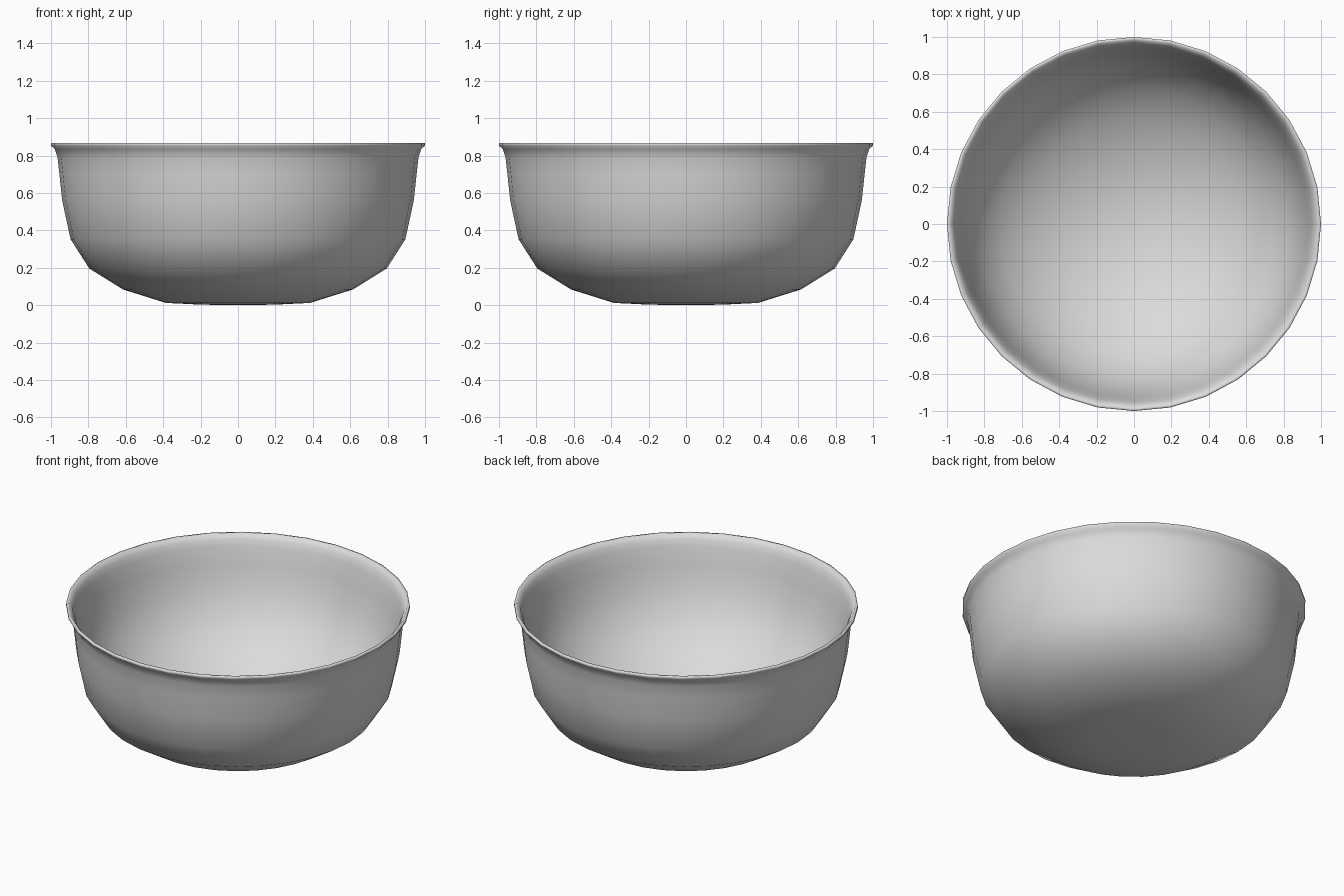
import bpy
import bmesh
import math

SEGMENTS = 32

cube = bpy.data.objects.get("Cube")
if cube:
    bpy.data.objects.remove(cube)

# Plain grey material
grey = bpy.data.materials.new("plain_grey")
grey.use_nodes = True
colour = (0.71, 0.71, 0.71, 1)
grey.diffuse_color = colour
grey.node_tree.nodes["Principled BSDF"].inputs["Base Color"].default_value = colour

# Radius and height: outside from the base centre up to the lip
outside = [(0, 0), (0.2, 0.003), (0.385, 0.012), (0.615, 0.084), (0.795, 0.196),
           (0.895, 0.352), (0.94, 0.56), (0.955, 0.7), (0.965, 0.79),
           (0.98, 0.835), (1, 0.853), (1, 0.868)]
# Inside from the lip down to the rounded floor centre
inside = [(0.985, 0.868), (0.965, 0.84), (0.95, 0.8), (0.93, 0.7),
          (0.895, 0.56), (0.83, 0.41), (0.72, 0.28), (0.58, 0.175),
          (0.4, 0.09), (0.2, 0.035), (0, 0.018)]

# Turn the profile into a thin-walled bowl
bm = bmesh.new()
verts = [bm.verts.new((r, 0, z)) for r, z in outside + inside]
edges = [bm.edges.new(pair) for pair in zip(verts, verts[1:])]
bmesh.ops.spin(bm, geom=verts + edges, cent=(0, 0, 0), axis=(0, 0, 1),
               angle=math.tau, steps=SEGMENTS)
bmesh.ops.remove_doubles(bm, verts=bm.verts[:], dist=0.0005)
bmesh.ops.recalc_face_normals(bm, faces=bm.faces[:])
for face in bm.faces:
    face.smooth = True

mesh = bpy.data.meshes.new("bowl")
bm.to_mesh(mesh)
bm.free()
mesh.materials.append(grey)
bowl = bpy.data.objects.new("bowl", mesh)
bpy.context.collection.objects.link(bowl)
